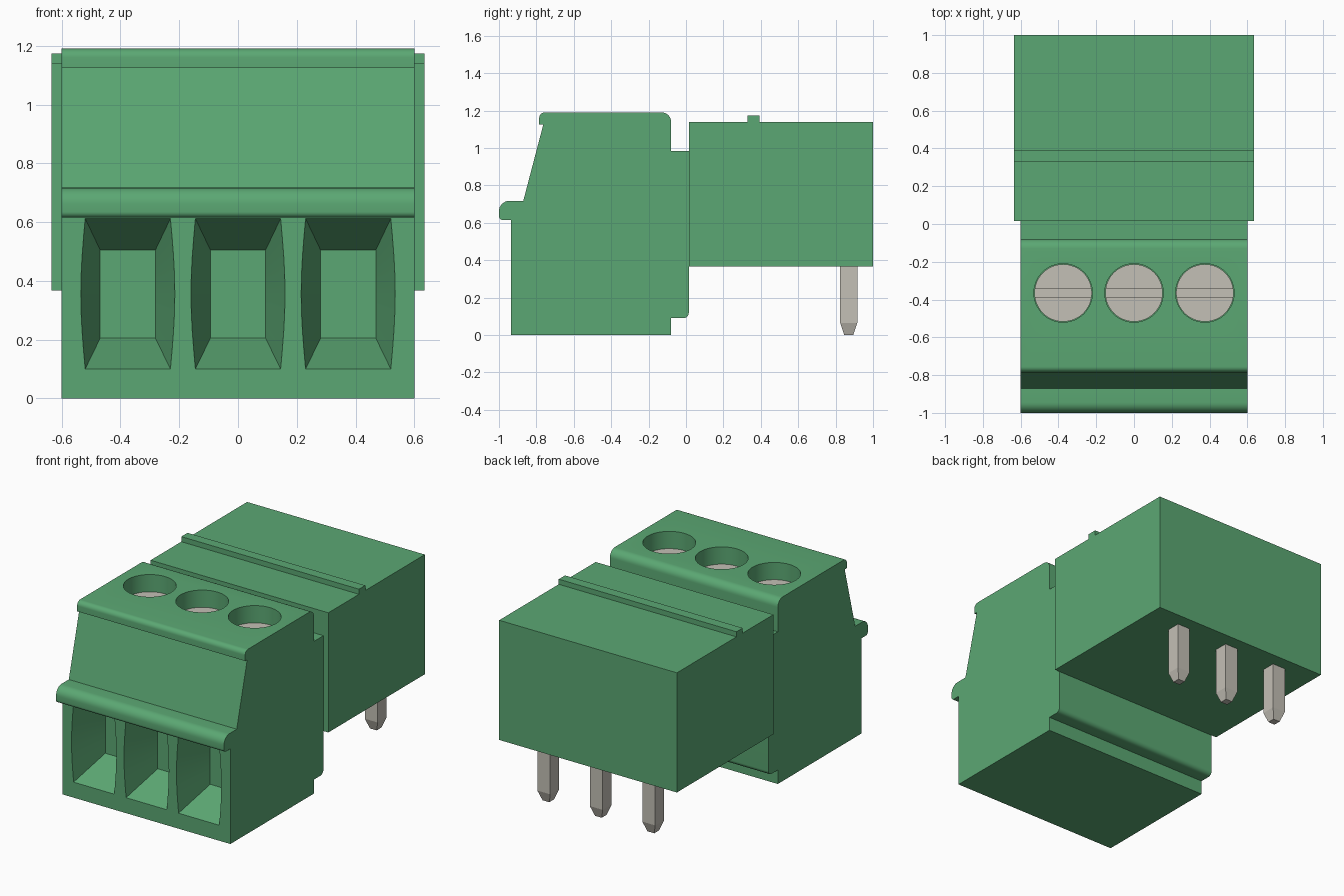
import bpy, bmesh, math
from mathutils import Vector

cube = bpy.data.objects.get("Cube")
if cube:
    bpy.data.objects.remove(cube, do_unlink=True)

PITCH = 0.375
COLUMNS = {"right": -PITCH, "middle": 0.0, "left": PITCH}


def material(name, rgb):
    m = bpy.data.materials.new(name)
    m.use_nodes = True
    m.diffuse_color = (*rgb, 1)
    m.node_tree.nodes["Principled BSDF"].inputs["Base Color"].default_value = (*rgb, 1)
    return m


green = material("green plastic", (0.105, 0.39, 0.172))
metal = material("tinned metal", (0.55, 0.525, 0.465))


def loft(name, rings, mat):
    """Closed solid through rings of equal point count."""
    bm = bmesh.new()
    vs = [[bm.verts.new(p) for p in ring] for ring in rings]
    n = len(rings[0])
    for a, b in zip(vs, vs[1:]):
        for i in range(n):
            j = (i + 1) % n
            bm.faces.new((a[i], a[j], b[j], b[i]))
    bm.faces.new(vs[0][::-1])
    bm.faces.new(vs[-1])
    bmesh.ops.recalc_face_normals(bm, faces=bm.faces)
    me = bpy.data.meshes.new(name)
    bm.to_mesh(me)
    bm.free()
    me.materials.append(mat)
    ob = bpy.data.objects.new(name, me)
    bpy.context.collection.objects.link(ob)
    return ob


def rounded(points, steps=8):
    """Round the (y, z, radius) corners of an outline with right angles."""
    out = []
    for i, (y, z, r) in enumerate(points):
        p = Vector((y, z))
        if not r:
            out.append(p)
            continue
        a = (Vector(points[i - 1][:2]) - p).normalized() * r
        b = (Vector(points[(i + 1) % len(points)][:2]) - p).normalized() * r
        for k in range(steps + 1):
            t = k / steps * math.pi / 2
            out.append(p + a * (1 - math.sin(t)) + b * (1 - math.cos(t)))
    return out


def extrude_x(name, outline, half, mat):
    return loft(name, [[(x, y, z) for y, z in outline] for x in (-half, half)], mat)


def disc_ring(x, y, z, r, n=48):
    return [(x + r * math.cos(2 * math.pi * i / n),
             y + r * math.sin(2 * math.pi * i / n), z) for i in range(n)]


def box(name, x, y, z, mat):
    return loft(name, [[(x[0], y[0], h), (x[1], y[0], h), (x[1], y[1], h), (x[0], y[1], h)]
                       for h in z], mat)


def cut(ob, cutter):
    mod = ob.modifiers.new("cut", 'BOOLEAN')
    mod.operation = 'DIFFERENCE'
    mod.solver = 'EXACT'
    mod.object = cutter
    bpy.context.view_layer.objects.active = ob
    bpy.ops.object.modifier_apply(modifier=mod.name)
    bpy.data.objects.remove(cutter, do_unlink=True)


def smooth(ob):
    bpy.ops.object.select_all(action='DESELECT')
    ob.select_set(True)
    bpy.context.view_layer.objects.active = ob
    bpy.ops.object.shade_smooth_by_angle(angle=math.radians(30))


# Plug body with rounded top, sloped front and a finger lip
plug = extrude_x("plug_body", rounded([
    (-0.935, 0, 0), (-0.08, 0, 0), (-0.08, 0.09, 0), (0.015, 0.09, 0.03),
    (0.015, 0.983, 0), (-0.08, 0.983, 0), (-0.08, 1.19, 0.05),
    (-0.785, 1.19, 0.03), (-0.785, 1.125, 0), (-0.763, 1.125, 0),
    (-0.87, 0.717, 0), (-1, 0.717, 0.055), (-1, 0.615, 0.02),
    (-0.935, 0.615, 0)]), 0.6, green)


# Funnel-shaped wire entry: bowed mouth tapering to a rectangle
def entry_ring(x, y, half, bow, bottom, top, steps=8):
    side = [(half + bow * math.sin(math.pi * k / steps),
             bottom + (top - bottom) * k / steps) for k in range(steps + 1)]
    return ([(x + w, y, z) for w, z in side]
            + [(x - w, y, z) for w, z in reversed(side)])


for x in COLUMNS.values():
    cut(plug, loft("wire_entry_cutter", [
        entry_ring(x, -0.96, 0.145, 0.015, 0.1, 0.612),
        entry_ring(x, -0.935, 0.145, 0.015, 0.1, 0.612),
        entry_ring(x, -0.685, 0.094, 0, 0.205, 0.505)], green))
    cut(plug, loft("screw_hole_cutter", [
        disc_ring(x, -0.365, 1.03, 0.155), disc_ring(x, -0.365, 1.25, 0.155)], green))
smooth(plug)

# Slotted clamp screws at the bottom of the round holes
for side, x in COLUMNS.items():
    screw = loft(side + "_screw", [
        disc_ring(x, -0.365, 1.02, 0.152), disc_ring(x, -0.365, 1.08, 0.152)], metal)
    cut(screw, box("slot_cutter", (x - 0.2, x + 0.2), (-0.387, -0.343), (1.05, 1.12), metal))
    smooth(screw)

# Header block with a raised rib across the top
extrude_x("header_block", [
    (0.015, 0.367), (1, 0.367), (1, 1.14), (0.392, 1.14), (0.392, 1.173),
    (0.328, 1.173), (0.328, 1.14), (0.015, 1.14)], 0.635, green)

# Square solder pins with tapered tips
for side, x in COLUMNS.items():
    loft(side + "_solder_pin", [
        [(x + h * sx, 0.87 + h * sy, z) for sx, sy in ((-1, -1), (1, -1), (1, 1), (-1, 1))]
        for h, z in ((0.024, 0), (0.046, 0.065), (0.046, 0.4))], metal)
